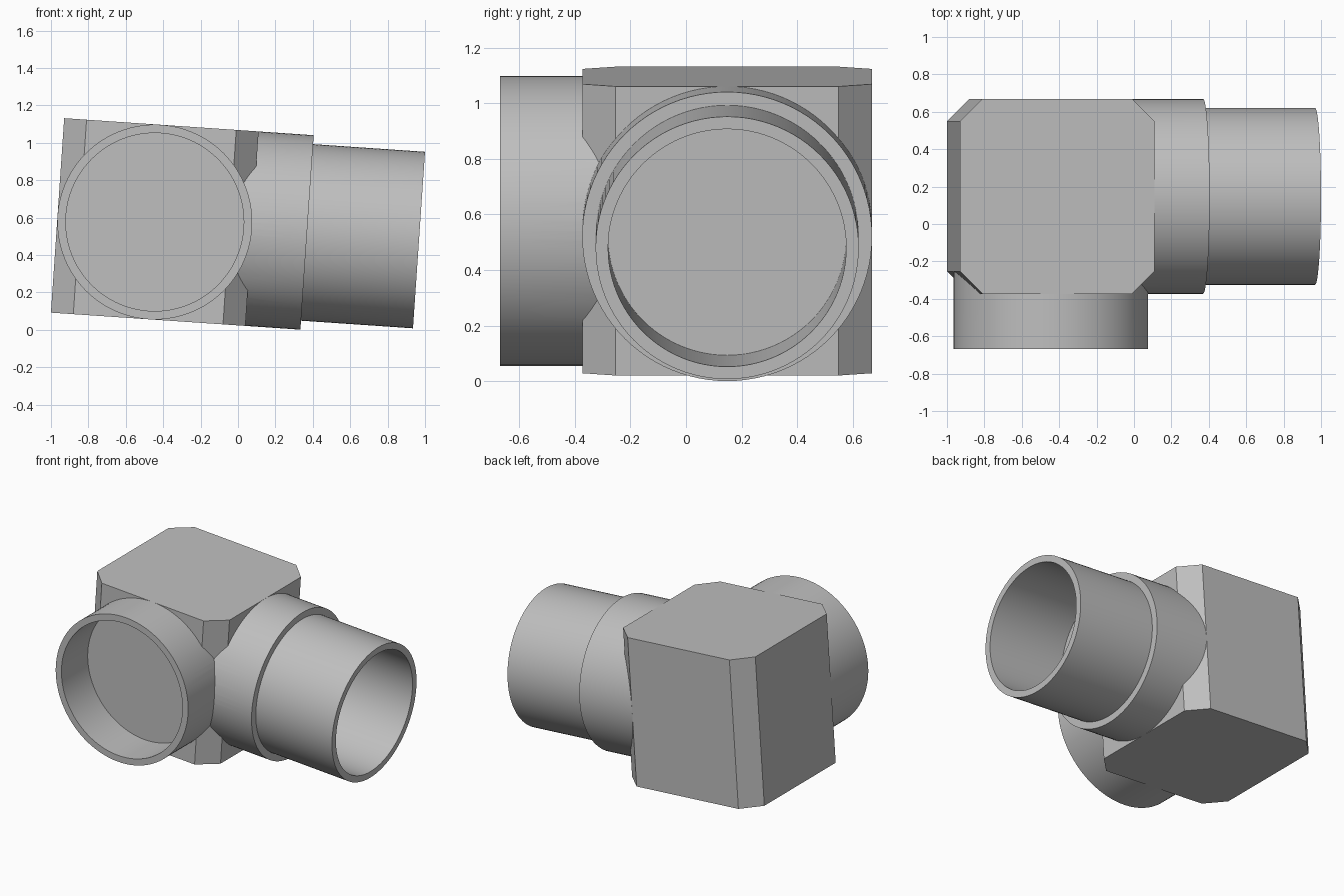
import bpy, bmesh, math
from mathutils import Matrix, Vector

cube = bpy.data.objects.get("Cube")
if cube:
    bpy.data.objects.remove(cube, do_unlink=True)

HALF = 0.521      # half width of the block, also the socket radius
CHAMFER = 0.12
SOCKET_END = 0.816
SPIGOT_END = 1.416

grey = bpy.data.materials.new("plain grey")
grey.use_nodes = True
colour = (0.52, 0.52, 0.52, 1)
grey.diffuse_color = colour
grey.node_tree.nodes["Principled BSDF"].inputs["Base Color"].default_value = colour


def make_object(name, bm):
    mesh = bpy.data.meshes.new(name)
    bmesh.ops.recalc_face_normals(bm, faces=bm.faces)
    bm.to_mesh(mesh)
    bm.free()
    obj = bpy.data.objects.new(name, mesh)
    bpy.context.collection.objects.link(obj)
    mesh.materials.append(grey)
    return obj


def rod(name, direction, radius, start, end):
    """Solid cylinder running along a direction from the block centre."""
    axis = Vector(direction)
    turn = axis.to_track_quat("Z", "Y").to_matrix().to_4x4()
    bm = bmesh.new()
    bmesh.ops.create_cone(bm, cap_ends=True, segments=96, radius1=radius,
                          radius2=radius, depth=end - start,
                          matrix=Matrix.Translation(axis * (start + end) / 2) @ turn)
    return make_object(name, bm)


def combine(target, tool, operation):
    mod = target.modifiers.new(operation.lower(), "BOOLEAN")
    mod.operation, mod.solver, mod.object = operation, "EXACT", tool
    bpy.context.view_layer.objects.active = target
    bpy.ops.object.modifier_apply(modifier=mod.name)
    bpy.data.objects.remove(tool, do_unlink=True)


# Block with its four upright edges cut off
bm = bmesh.new()
bmesh.ops.create_cube(bm, size=2 * HALF)
upright = [e for e in bm.edges
           if abs(e.verts[0].co.z - e.verts[1].co.z) > HALF]
bmesh.ops.bevel(bm, geom=upright, offset=CHAMFER, segments=1, affect="EDGES")
body = make_object("elbow_fitting", bm)

# Front socket, side collar and spigot
FRONT, SIDE = (0, -1, 0), (1, 0, 0)
inner = HALF - 2 * CHAMFER
combine(body, rod("front_socket", FRONT, HALF, inner, SOCKET_END), "UNION")
combine(body, rod("side_collar", SIDE, HALF, inner, SOCKET_END), "UNION")
combine(body, rod("side_spigot", SIDE, 0.473, inner, SPIGOT_END), "UNION")

# Blind bores
combine(body, rod("front_bore", FRONT, 0.476, HALF, SOCKET_END + 0.1), "DIFFERENCE")
combine(body, rod("side_bore", SIDE, 0.428, SOCKET_END, SPIGOT_END + 0.1), "DIFFERENCE")

# Tilt the fitting and set it on the ground
place = Matrix.Translation((-0.445, 0.148, 0.576)) @ Matrix.Rotation(math.radians(3.9), 4, "Y")
body.data.transform(place)

bpy.ops.object.select_all(action="DESELECT")
body.select_set(True)
bpy.context.view_layer.objects.active = body
bpy.ops.object.shade_smooth_by_angle(angle=math.radians(25))
